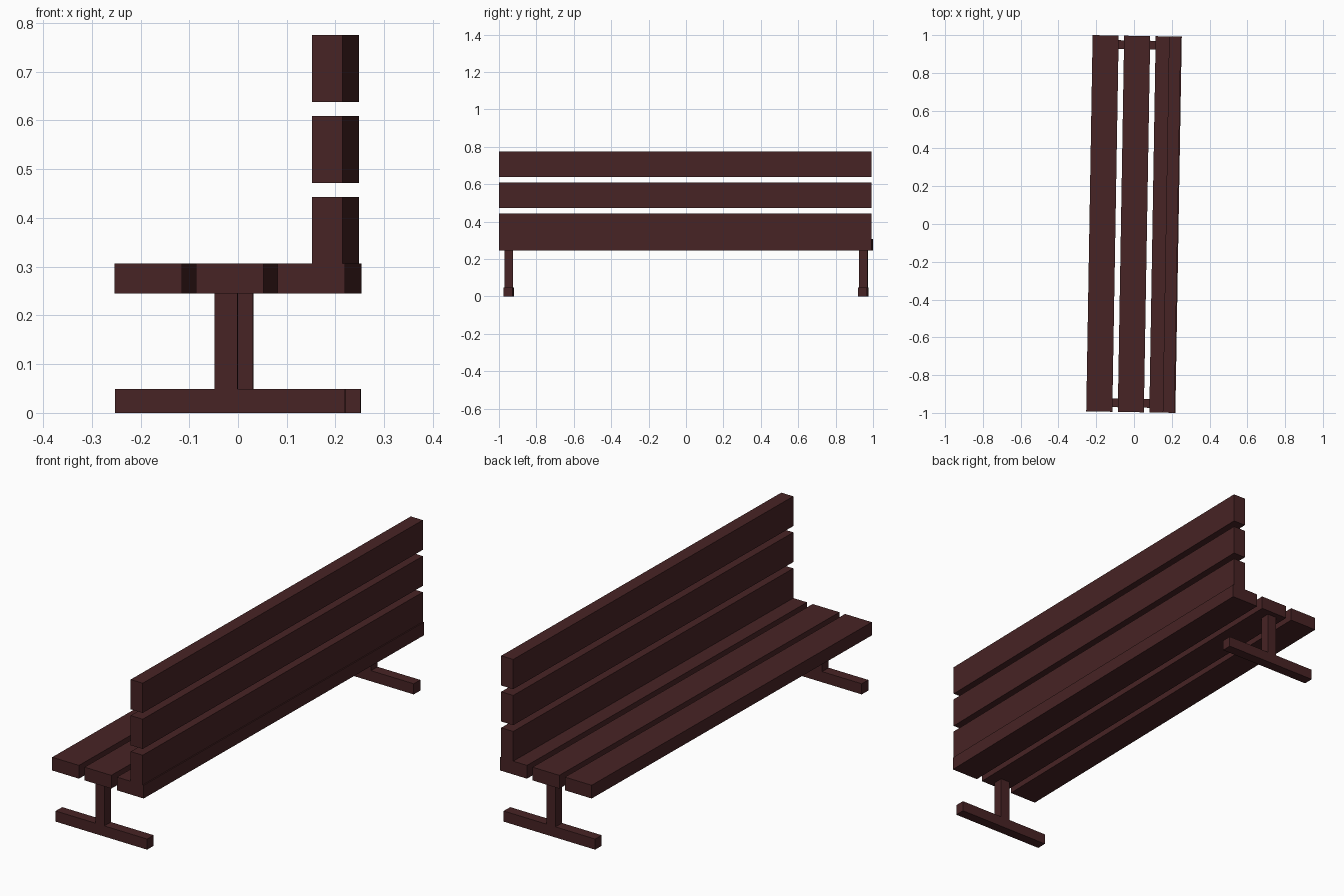
import bpy
import bmesh
from mathutils import Matrix, Vector

cube = bpy.data.objects.get("Cube")
if cube:
    bpy.data.objects.remove(cube, do_unlink=True)

wood = bpy.data.materials.new("dark_red_wood")
wood.use_nodes = True
colour = (0.064, 0.017, 0.018, 1)
wood.diffuse_color = colour
wood.node_tree.nodes["Principled BSDF"].inputs["Base Color"].default_value = colour

TURN = Matrix.Rotation(-0.017, 4, "Z")  # the whole bench stands slightly turned
LENGTH = 1.992
DEPTH = 0.472
SEAT_BOTTOM, SEAT_TOP = 0.245, 0.306
FOOT_TOP = 0.049
BEAM = 0.047


def box(name, x, y, z_low, z_high, width, length):
    """Box centred at x, y, standing between two heights."""
    bm = bmesh.new()
    bmesh.ops.create_cube(bm, size=1)
    bmesh.ops.scale(bm, vec=Vector((width, length, z_high - z_low)), verts=bm.verts)
    mesh = bpy.data.meshes.new(name)
    bm.to_mesh(mesh)
    bm.free()
    mesh.materials.append(wood)
    obj = bpy.data.objects.new(name, mesh)
    obj.matrix_world = TURN @ Matrix.Translation((x, y, (z_low + z_high) / 2))
    bpy.context.collection.objects.link(obj)


# Seat planks
for name, side in (("front", -1), ("middle", 0), ("back", 1)):
    box(f"seat_plank_{name}", side * 0.167, 0, SEAT_BOTTOM, SEAT_TOP, 0.138, LENGTH)

# Backrest boards, the lowest resting on the seat
for i, name in enumerate(("lower", "middle", "upper")):
    low = SEAT_TOP + i * 0.166
    box(f"backrest_board_{name}", 0.2, 0, low, low + 0.137, 0.062, LENGTH)

# Post and foot beam at each end
for name, side in (("near", -1), ("far", 1)):
    y = side * 0.948
    box(f"foot_beam_{name}", 0, y, 0, FOOT_TOP, DEPTH, BEAM)
    box(f"leg_post_{name}", -0.008, y, FOOT_TOP, SEAT_BOTTOM, BEAM, BEAM)
